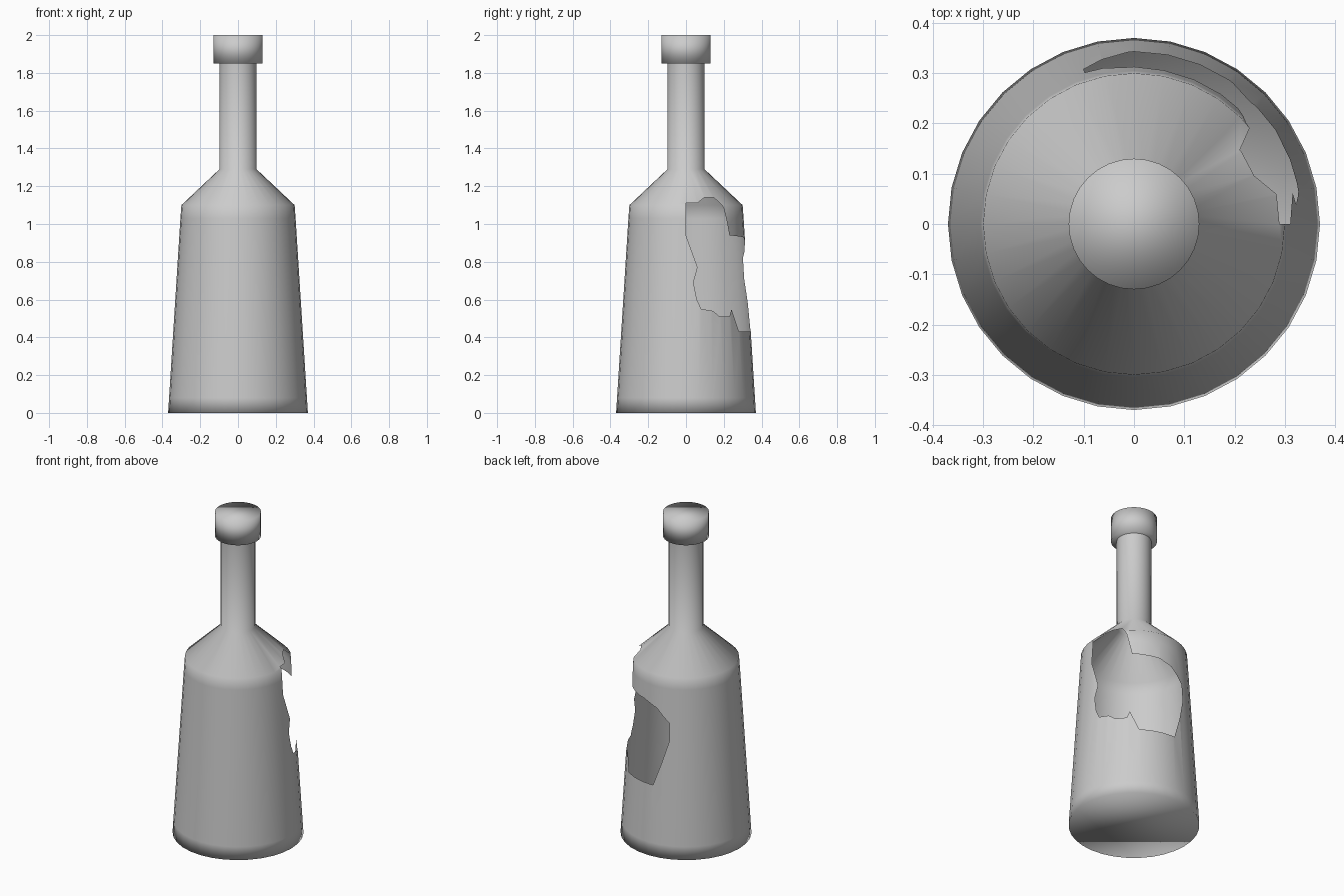
import bpy, bmesh
from math import pi, radians, sin, cos
from mathutils import Vector
from mathutils.geometry import delaunay_2d_cdt

SIDES = 32
STEP = 2 * pi / SIDES

# Silhouette of the bottle: (height, radius)
PROFILE = [(0, .37), (.08, .365), (1.03, .305), (1.1, .3), (1.29, .098), (1.85, .098)]

# Broken opening in the wall: (angle in degrees, height)
HOLE = [(0, 1.11), (12, 1.11), (22, 1.14), (35, 1.14), (42, 1.08), (46, .99),
        (48, .94), (77, .93), (93, .9), (108, .82), (108, .71), (101, .58),
        (92, .43), (55, .43), (46, .55), (43, .51), (32, .51), (25, .54),
        (14, .55), (10, .6), (7, .69), (11, .77), (4, .88), (0, .94)]

cube = bpy.data.objects.get("Cube")
if cube:
    bpy.data.objects.remove(cube, do_unlink=True)

mat = bpy.data.materials.new("plain_grey")
mat.use_nodes = True
GREY = (.6, .6, .6, 1)
mat.diffuse_color = GREY
for node in mat.node_tree.nodes:
    if node.type == 'BSDF_PRINCIPLED':
        node.inputs["Base Color"].default_value = GREY


def radius_at(z):
    for (z0, r0), (z1, r1) in zip(PROFILE, PROFILE[1:]):
        if z <= z1:
            return r0 + (r1 - r0) * (z - z0) / (z1 - z0)
    return PROFILE[-1][1]


def wrap(p):
    """Roll a flat (angle, height) point onto the many-sided wall."""
    a, z = p
    r = radius_at(z) * cos(STEP / 2) / cos(a % STEP - STEP / 2)
    return Vector((r * cos(a), r * sin(a), z))


def inside(p, poly):
    hit = False
    for a, b in zip(poly, poly[1:] + poly[:1]):
        if (a.y > p.y) != (b.y > p.y):
            if p.x < a.x + (b.x - a.x) * (p.y - a.y) / (b.y - a.y):
                hit = not hit
    return hit


def finish(bm, name):
    mesh = bpy.data.meshes.new(name)
    for f in bm.faces:
        f.smooth = True
    bm.to_mesh(mesh)
    bm.free()
    mesh.materials.append(mat)
    obj = bpy.data.objects.new(name, mesh)
    bpy.context.collection.objects.link(obj)


# Flat layout of the wall: a grid of sides and rings, with the opening drawn in
cols, rows = SIDES + 1, len(PROFILE)
pts = [Vector((-pi + c * STEP, z)) for z, r in PROFILE for c in range(cols)]
edges = [(j * cols + c, j * cols + c + 1) for j in range(rows) for c in range(SIDES)]
edges += [(j * cols + c, (j + 1) * cols + c) for j in range(rows - 1) for c in range(cols)]
hole = [Vector((radians(a), z)) for a, z in HOLE]
n, first = len(hole), len(pts)
pts += hole
edges += [(first + i, first + (i + 1) % n) for i in range(n)]
flat, _, tris, *_ = delaunay_2d_cdt(pts, edges, [], 0, 1e-6)

# Bottle body, leaving out the opening
bm = bmesh.new()
verts = [bm.verts.new(wrap(p)) for p in flat]
for t in tris:
    centre = (flat[t[0]] + flat[t[1]] + flat[t[2]]) / 3
    if not inside(centre, hole):
        bm.faces.new([verts[i] for i in t])
bmesh.ops.delete(bm, geom=[v for v in bm.verts if not v.link_faces], context='VERTS')
bmesh.ops.remove_doubles(bm, verts=bm.verts[:], dist=1e-4)

# Flat base
ring = [v for v in bm.verts if v.co.z < 1e-5]
ring.sort(key=lambda v: Vector((1, 0)).angle_signed(v.co.xy), reverse=True)
base = bm.faces.new(ring)
base.normal_update()
if base.normal.z > 0:
    base.normal_flip()
finish(bm, "bottle_body")

# Stopper on the neck
bm = bmesh.new()
bmesh.ops.create_cone(bm, cap_ends=True, segments=SIDES, radius1=.13, radius2=.13, depth=.15)
bmesh.ops.translate(bm, verts=bm.verts[:], vec=(0, 0, 1.925))
finish(bm, "bottle_cap")
